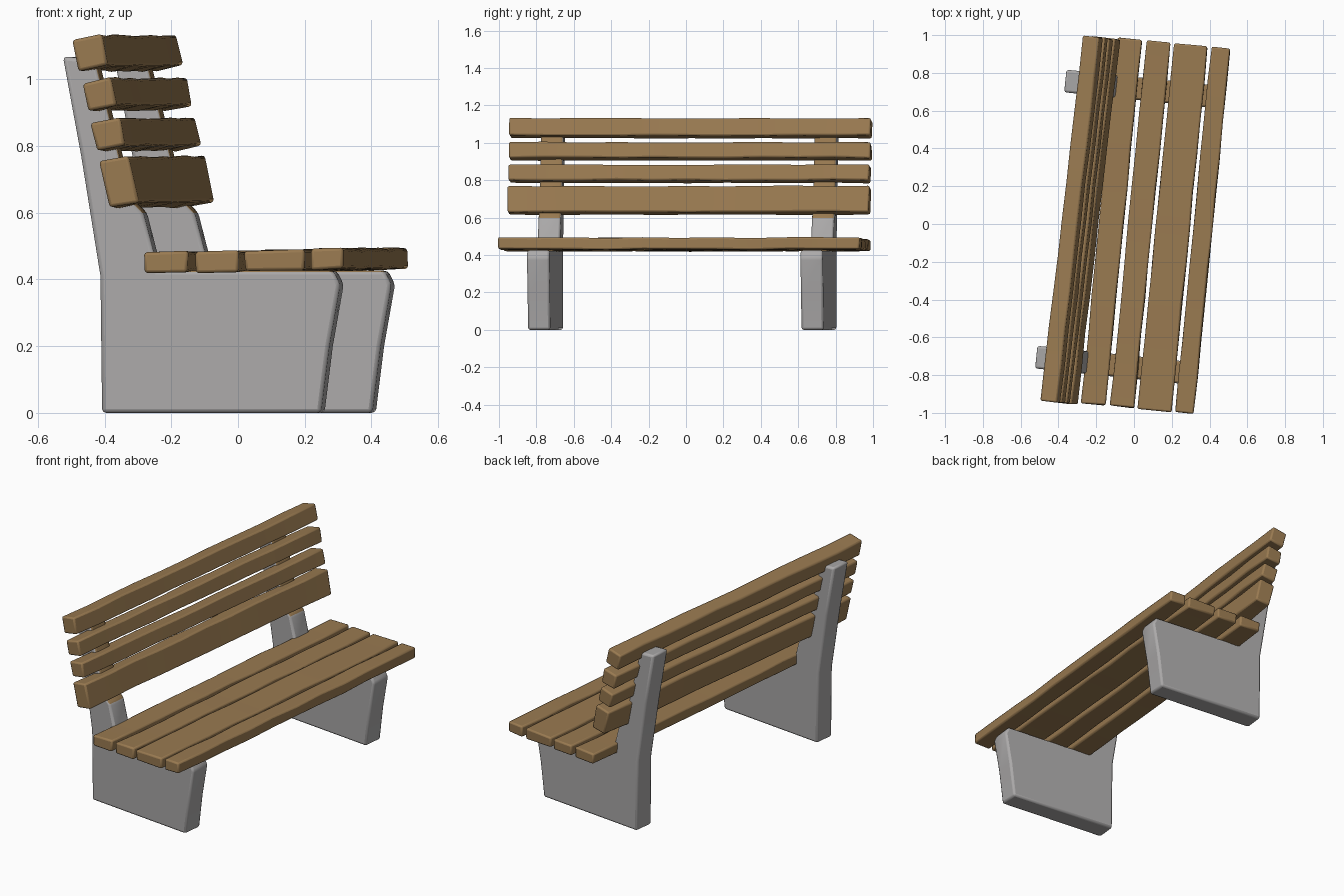
import bpy, bmesh, math, random
from mathutils import Matrix, Vector

if "Cube" in bpy.data.objects:
    bpy.data.objects.remove(bpy.data.objects["Cube"])

random.seed(4)


def material(name, rgb):
    m = bpy.data.materials.new(name)
    m.diffuse_color = (*rgb, 1)
    m.use_nodes = True
    m.node_tree.nodes["Principled BSDF"].inputs["Base Color"].default_value = m.diffuse_color
    return m


WOOD = material("brown wood", (0.32, 0.195, 0.082))
STONE = material("grey concrete", (0.41, 0.40, 0.40))


def finish(name, bm, mats, bevel):
    bmesh.ops.recalc_face_normals(bm, faces=bm.faces)
    mesh = bpy.data.meshes.new(name)
    bm.to_mesh(mesh)
    bm.free()
    ob = bpy.data.objects.new(name, mesh)
    bpy.context.collection.objects.link(ob)
    for m in mats:
        mesh.materials.append(m)
    b = ob.modifiers.new("worn edges", "BEVEL")
    b.width, b.segments, b.limit_method = bevel, 2, "ANGLE"
    b.angle_limit = math.radians(30)
    bpy.context.view_layer.objects.active = ob
    ob.select_set(True)
    bpy.ops.object.shade_smooth_by_angle(angle=math.radians(40))
    ob.select_set(False)
    return ob


def slat(name, u, z, width, height, v0, v1, lean, turn):
    """Long worn plank along the bench, leaned about its length, then turned."""
    bm = bmesh.new()
    bmesh.ops.create_cube(bm, size=1)
    for i in range(1, 10):
        bmesh.ops.bisect_plane(bm, geom=bm.verts[:] + bm.edges[:] + bm.faces[:],
                               plane_co=(0, i / 10 - 0.5, 0), plane_no=(0, 1, 0))
    for v in bm.verts:
        v.co = Vector((v.co.x * width, v.co.y * (v1 - v0), v.co.z * height))
        v.co += Vector([random.uniform(-0.003, 0.003) for _ in range(3)])
    bm.transform(Matrix.Rotation(math.radians(turn), 4, "Z")
                 @ Matrix.Translation((u, (v0 + v1) / 2, z))
                 @ Matrix.Rotation(math.radians(lean), 4, "Y"))
    finish(name, bm, [WOOD], 0.009)


# Seat slats: back edge, front edge, centre height
for i, (a, b, z) in enumerate([(-0.184, -0.055, 0.452), (-0.03, 0.097, 0.453),
                               (0.117, 0.295, 0.457), (0.315, 0.415, 0.461)]):
    slat(f"seat_slat_{i + 1}", (a + b) / 2, z, b - a, 0.062, -0.97, 0.973, -1, -5.7)

# Backrest slats: centre depth, centre height, plank height
for i, (u, z, h) in enumerate([(-0.243, 0.692, 0.142), (-0.276, 0.834, 0.085),
                               (-0.303, 0.954, 0.085), (-0.331, 1.078, 0.095)]):
    slat(f"backrest_slat_{i + 1}", u, z, 0.09, h, -0.985, 0.96, -12, -6.7)

# Concrete end supports: side profile with leg block and leaning post
PROFILE = [(-0.325, 0), (0.335, 0), (0.36, 0.2), (0.393, 0.385), (0.372, 0.426),
           (-0.155, 0.426), (-0.20, 0.60), (-0.24, 0.64), (-0.345, 1.06),
           (-0.443, 1.068), (-0.388, 0.77), (-0.33, 0.41)]


def support(name, v):
    bm = bmesh.new()
    face = bm.faces.new([bm.verts.new((u, v - 0.06, z)) for u, z in PROFILE])
    ext = bmesh.ops.extrude_face_region(bm, geom=[face])["geom"]
    for e in ext:
        if isinstance(e, bmesh.types.BMVert):
            e.co.y += 0.12
    bmesh.ops.recalc_face_normals(bm, faces=bm.faces)
    # Wooden facing where the slats rest
    for f in bm.faces:
        c, n = f.calc_center_median(), f.normal
        if (n.z > 0.9 and 0.4 < c.z < 0.45) or (n.x > 0.5 and c.z > 0.61):
            f.material_index = 1
    bm.transform(Matrix.Rotation(math.radians(-6), 4, "Z"))
    finish(name, bm, [STONE, WOOD], 0.012)


support("near_support", -0.755)
support("far_support", 0.715)
